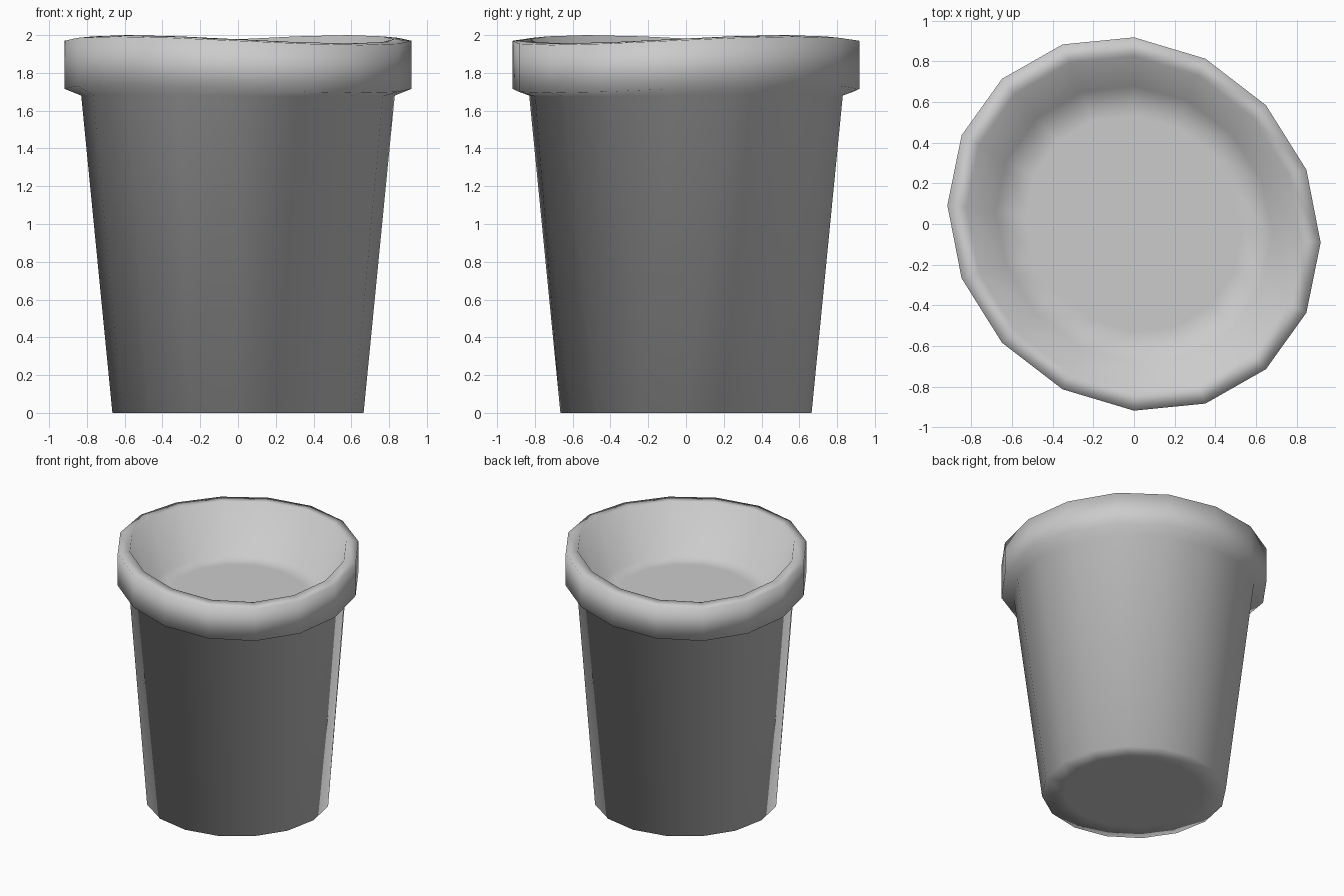
import bpy, bmesh, math

if "Cube" in bpy.data.objects:
    bpy.data.objects.remove(bpy.data.objects["Cube"])

SIDES = 16
# Profile from base to soil: radius, mean height, saddle-shaped waviness, skew
PROFILE = [
    (0.50, 0.00, 0.0, 0.0),       # flat middle of the base
    (0.665, 0.00, 0.0, 0.0),      # base edge
    (0.83, 1.68, 0.006, 0.1),     # wall meets rim
    (0.918, 1.715, 0.022, 0.1),   # rim lower edge
    (0.918, 1.97, 0.022, 0.1),    # rim upper edge
    (0.825, 1.978, 0.022, 0.1),   # lip
    (0.68, 1.60, 0.0, 0.08),      # soil edge
    (0.53, 1.60, 0.0, 0.08),      # flat middle of the soil
]


def ring(bm, radius, height, wave, skew):
    verts = []
    for i in range(SIDES):
        a = 2 * math.pi * i / SIDES
        x, y = radius * math.cos(a), radius * math.sin(a)
        # slightly skewed, hand-made outline
        verts.append(bm.verts.new((x, y - skew * x, height + wave * math.sin(2 * a))))
    return verts


# Plant pot: lathed shell with a thick rim, closed by base and soil
bm = bmesh.new()
rings = [ring(bm, *p) for p in PROFILE]
for low, high in zip(rings, rings[1:]):
    for i in range(SIDES):
        j = (i + 1) % SIDES
        bm.faces.new((low[i], low[j], high[j], high[i]))
bm.faces.new(rings[0][::-1])
bm.faces.new(rings[-1])
for f in bm.faces:
    f.smooth = True

mesh = bpy.data.meshes.new("plant_pot")
bm.to_mesh(mesh)
bm.free()
pot = bpy.data.objects.new("plant_pot", mesh)
bpy.context.collection.objects.link(pot)
